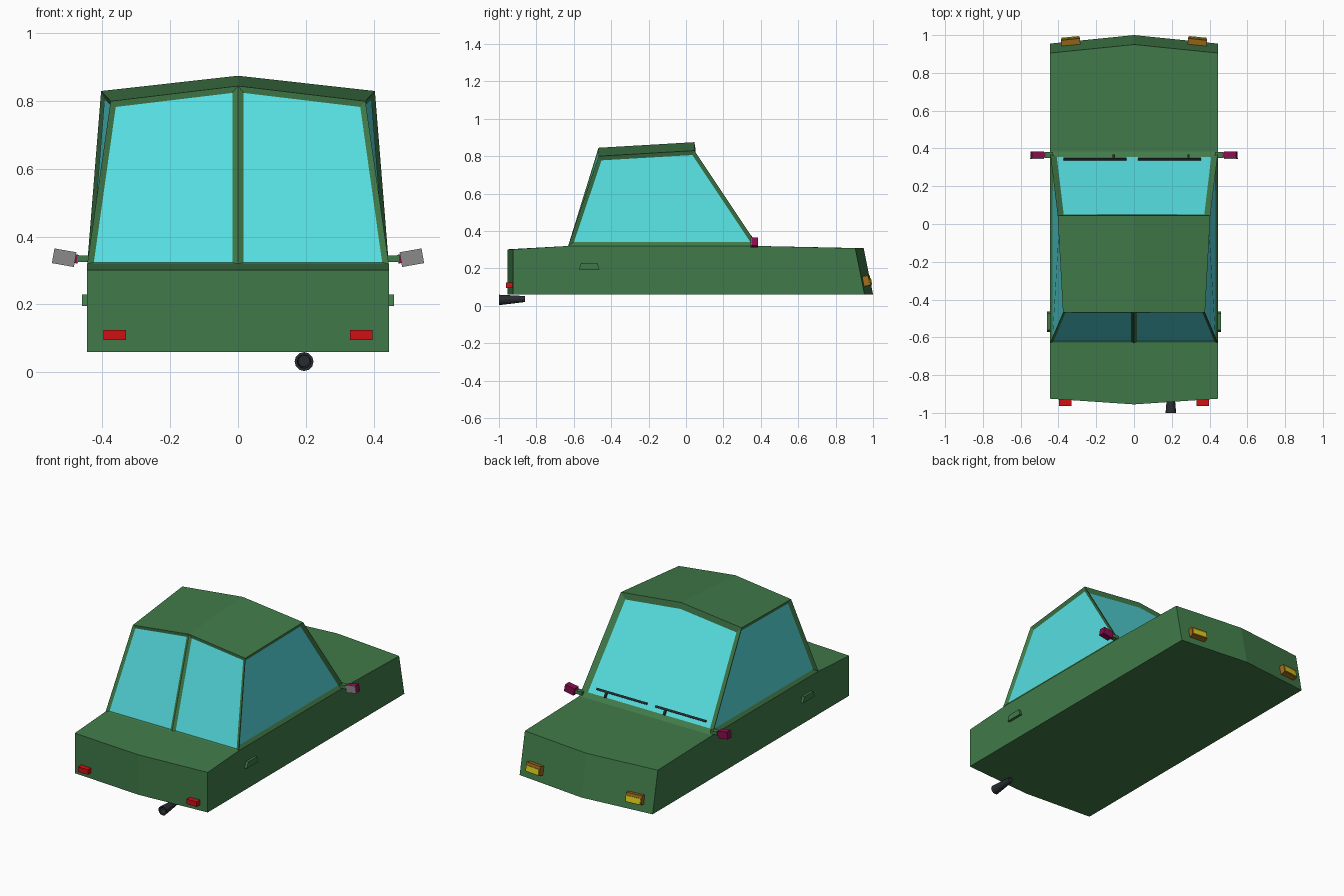
import bpy, bmesh, math
from mathutils import Matrix, Vector

if "Cube" in bpy.data.objects:
    bpy.data.objects.remove(bpy.data.objects["Cube"])


def material(name, r, g, b):
    m = bpy.data.materials.new(name)
    m.diffuse_color = (r, g, b, 1)
    m.use_nodes = True
    m.node_tree.nodes["Principled BSDF"].inputs["Base Color"].default_value = m.diffuse_color
    return m


GREEN = material("green paint", 0.052, 0.195, 0.066)
GLASS = material("cyan glass", 0.095, 0.74, 0.76)
RED = material("red lamp", 0.62, 0.005, 0.006)
ORANGE = material("orange housing", 0.36, 0.15, 0.012)
YELLOW = material("yellow lamp", 0.66, 0.58, 0.01)
MAGENTA = material("magenta housing", 0.25, 0.005, 0.075)
GREY = material("grey mirror", 0.26, 0.25, 0.25)
BLACK = material("dark grey", 0.022, 0.026, 0.03)


def finish(bm, name, *mats):
    bm.normal_update()
    me = bpy.data.meshes.new(name)
    bm.to_mesh(me)
    bm.free()
    for m in mats:
        me.materials.append(m)
    ob = bpy.data.objects.new(name, me)
    bpy.context.collection.objects.link(ob)
    return ob


def box(name, mat, center, size, rot=None):
    bm = bmesh.new()
    m = Matrix.Translation(center) @ (rot or Matrix()) @ Matrix.Diagonal((*size, 1))
    bmesh.ops.create_cube(bm, size=1, matrix=m)
    return finish(bm, name, mat)


# Lower body: side profile lofted across three stations, bowed at both ends
W = 0.445
bm = bmesh.new()
rows = []
for x in (-W, 0, W):
    b = 1 if x == 0 else 0
    profile = [(-0.925 - 0.03 * b, 0.06), (-0.925 - 0.03 * b, 0.302), (-0.63, 0.32),
               (0.385, 0.32), (0.905 + 0.045 * b, 0.308), (0.955 + 0.045 * b, 0.06)]
    rows.append([bm.verts.new((x, y, z)) for y, z in profile])
for a, c in zip(rows, rows[1:]):
    for i in range(6):
        j = (i + 1) % 6
        bm.faces.new((a[i], a[j], c[j], c[i]))
bm.faces.new(rows[0])
bm.faces.new(rows[2])
bmesh.ops.recalc_face_normals(bm, faces=bm.faces)
finish(bm, "lower_body", GREEN)

# Cabin: peaked roof, windows inset into each upright face
bm = bmesh.new()
v = lambda *co: bm.verts.new(co)
rear = [v(-W, -0.63, 0.32), v(0, -0.63, 0.32), v(W, -0.63, 0.32)]
front = [v(-W, 0.385, 0.32), v(W, 0.385, 0.32)]
rear_top = [v(-0.376, -0.468, 0.80), v(0, -0.468, 0.845), v(0.376, -0.468, 0.80)]
front_top = [v(-0.404, 0.045, 0.83), v(0, 0.045, 0.875), v(0.404, 0.045, 0.83)]
rear_faces = [bm.faces.new((rear[i], rear[i + 1], rear_top[i + 1], rear_top[i])) for i in (0, 1)]
side_faces = [bm.faces.new((rear[i], front[i // 2], front_top[i], rear_top[i])) for i in (0, 2)]
screen = [bm.faces.new((*front, *front_top[::-1]))]
for i in (0, 1):
    bm.faces.new((rear_top[i], rear_top[i + 1], front_top[i + 1], front_top[i]))
bottom = bm.faces.new((*rear, *front[::-1]))
bmesh.ops.recalc_face_normals(bm, faces=bm.faces)
for faces, t, d in ((rear_faces, 0.017, 0.008), (side_faces, 0.022, 0.012), (screen, 0.034, 0.015)):
    bmesh.ops.inset_individual(bm, faces=faces, thickness=t, depth=-d, use_even_offset=True)
    for f in faces:
        f.material_index = 1
for f in rear_faces:                       # rear panes reach lower
    for vert in f.verts:
        if vert.co.z < 0.4:
            vert.co.z -= 0.01
            vert.co.y -= 0.003
bm.faces.remove(bottom)
finish(bm, "cabin", GREEN, GLASS)

# Wipers lying along the foot of the windscreen
slope = Matrix.Rotation(-math.atan2(0.51, 0.34), 4, 'X')
for name, x in (("left_wiper", -0.207), ("right_wiper", 0.188)):
    box(name + "_blade", BLACK, (x, 0.345, 0.372), (0.335, 0.012, 0.012), slope)
    box(name + "_arm", BLACK, (x + 0.1, 0.354, 0.36), (0.012, 0.04, 0.01), slope)

# Paired parts
for side, s in (("left", -1), ("right", 1)):
    box(side + "_tail_light", RED, (s * 0.364, -0.945, 0.11), (0.066, 0.036, 0.03))

    # Headlights follow the raked, bowed nose
    rot = Matrix.Rotation(-s * math.radians(5.8), 4, 'Z') @ Matrix.Rotation(math.radians(11), 4, 'X')
    c = Vector((s * 0.335, 0.962, 0.132))
    box(side + "_headlight_housing", ORANGE, c, (0.1, 0.042, 0.054), rot)
    box(side + "_headlight_lens", YELLOW, c + rot @ Vector((0, 0.021, -0.006)),
        (0.09, 0.008, 0.032), rot)

    # Door mirrors
    tilt = Matrix.Rotation(-s * math.radians(10), 4, 'Y')
    box(side + "_mirror_arm", GREEN, (s * 0.452, 0.365, 0.335), (0.046, 0.03, 0.02))
    box(side + "_mirror_joint", MAGENTA, (s * 0.48, 0.365, 0.335), (0.018, 0.026, 0.026), tilt)
    c = Vector((s * 0.513, 0.366, 0.338))
    box(side + "_mirror_housing", MAGENTA, c, (0.064, 0.036, 0.043), tilt)
    box(side + "_mirror_glass", GREY, c + Vector((0, -0.019, 0)), (0.066, 0.005, 0.044), tilt)

    # Door handles: trapezoid plates
    bm = bmesh.new()
    pts = [(-0.573, 0.195), (-0.463, 0.195), (-0.475, 0.23), (-0.56, 0.23)]
    f = bm.faces.new([bm.verts.new((s * 0.44, y, z)) for y, z in pts])
    ext = bmesh.ops.extrude_face_region(bm, geom=[f])
    new = [g for g in ext["geom"] if isinstance(g, bmesh.types.BMVert)]
    bmesh.ops.translate(bm, verts=new, vec=(s * 0.02, 0, 0))
    bmesh.ops.recalc_face_normals(bm, faces=bm.faces)
    finish(bm, side + "_door_handle", GREEN)

# Exhaust: flared pipe with a hollow end
bm = bmesh.new()
m = Matrix.Translation((0.195, -0.93, 0.034)) @ Matrix.Rotation(math.radians(92), 4, 'X')
bmesh.ops.create_cone(bm, cap_ends=True, segments=12, radius1=0.016, radius2=0.028, depth=0.14, matrix=m)
bm.normal_update()
end = min(bm.faces, key=lambda f: f.calc_center_median().y)
bmesh.ops.inset_individual(bm, faces=[end], thickness=0.008)
bmesh.ops.inset_individual(bm, faces=[end], thickness=0.003, depth=-0.06)
finish(bm, "exhaust_pipe", BLACK)
